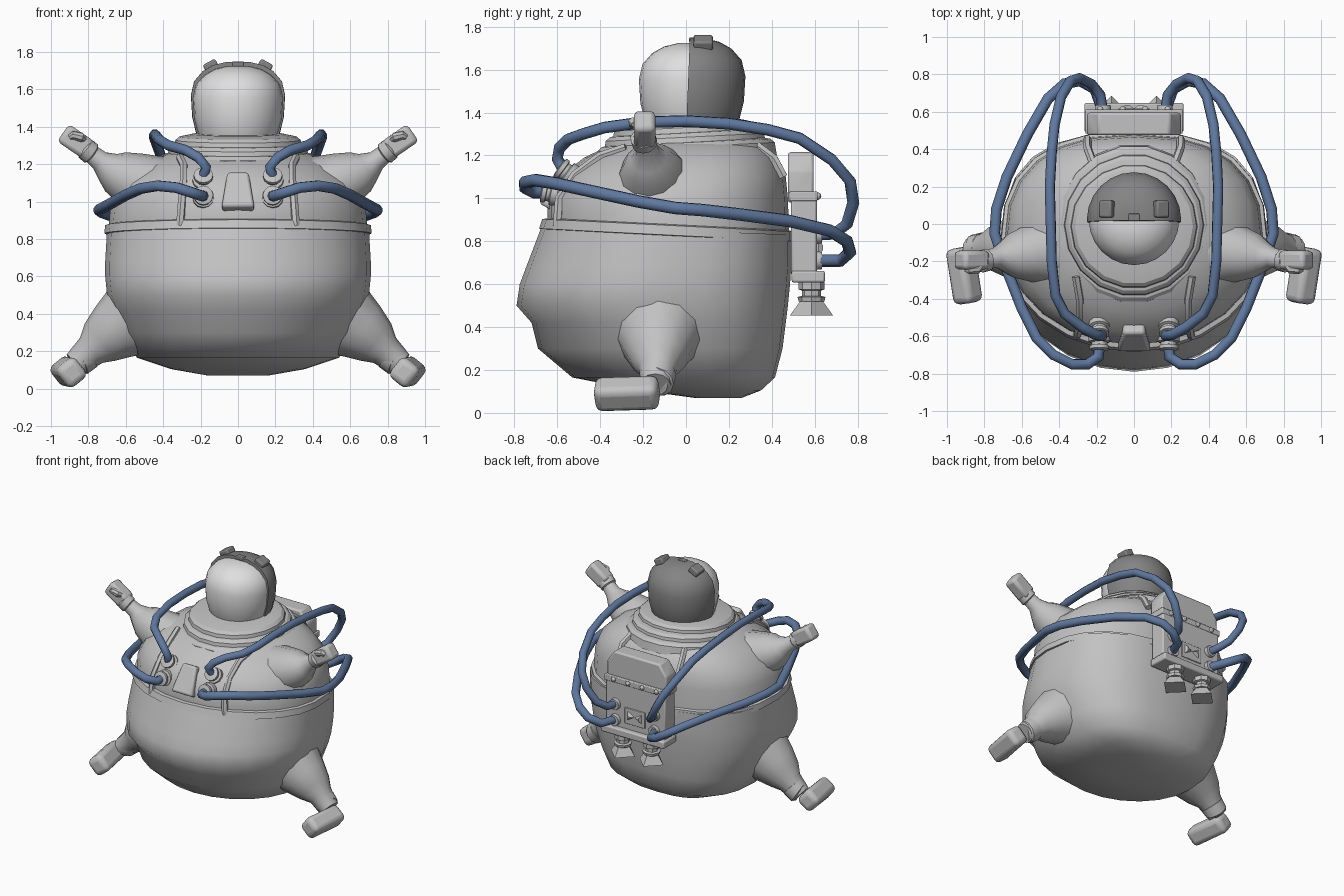
import bpy, bmesh, math
from mathutils import Matrix, Vector, Euler

if "Cube" in bpy.data.objects:
    bpy.data.objects.remove(bpy.data.objects["Cube"])


def material(name, rgb):
    m = bpy.data.materials.new(name)
    m.diffuse_color = (*rgb, 1)
    m.use_nodes = True
    m.node_tree.nodes["Principled BSDF"].inputs["Base Color"].default_value = m.diffuse_color
    return m


SUIT = material("suit grey", (0.54, 0.54, 0.54))
VISOR = material("visor light grey", (0.74, 0.74, 0.74))
SHELL = material("helmet dark grey", (0.23, 0.23, 0.23))
HOSE = material("hose blue", (0.115, 0.19, 0.35))


def finish(name, bm, mat=SUIT, mirror=False, bevel=0, angle=40, segments=2):
    """Turn a bmesh into a smooth-shaded, optionally mirrored object."""
    bmesh.ops.recalc_face_normals(bm, faces=bm.faces[:])
    me = bpy.data.meshes.new(name)
    bm.to_mesh(me)
    bm.free()
    me.materials.clear()
    me.materials.append(mat)
    ob = bpy.data.objects.new(name, me)
    bpy.context.collection.objects.link(ob)
    bpy.ops.object.select_all(action='DESELECT')
    ob.select_set(True)
    bpy.context.view_layer.objects.active = ob
    bpy.ops.object.shade_smooth_by_angle(angle=math.radians(angle))
    if bevel:
        b = ob.modifiers.new("bevel", 'BEVEL')
        b.width, b.segments = bevel, segments
    if mirror:
        ob.modifiers.new("mirror", 'MIRROR')
    return ob


def loft(rings, n=24, back=2.0):
    """Stack of ovals: (z, front y, back y, half width, tilt); back > 2 squares the rear."""
    bm = bmesh.new()
    rows = []
    for z, yf, yb, hw, tilt in rings:
        c, b = (yf + yb) / 2, (yb - yf) / 2
        row = []
        for i in range(n):
            a = 2 * math.pi * i / n
            p = 2 / back if i < n / 2 else 1
            co, si = math.cos(a), math.sin(a)
            x = hw * math.copysign(abs(co) ** p, co)
            y = c + b * math.copysign(abs(si) ** p, si)
            row.append(bm.verts.new((x, y, z + tilt * y)))
        rows.append(row)
    for lo, hi in zip(rows, rows[1:]):
        for i in range(n):
            j = (i + 1) % n
            bm.faces.new((lo[i], lo[j], hi[j], hi[i]))
    bm.faces.new(rows[0])
    bm.faces.new(rows[-1])
    return bm


def tube(name, pts, mat=SUIT, res=4, mirror=True, angle=40):
    """Swept round section through points (x, y, z, radius)."""
    cu = bpy.data.curves.new(name, 'CURVE')
    cu.dimensions, cu.bevel_depth, cu.bevel_resolution = '3D', 1, res
    cu.use_fill_caps = True
    sp = cu.splines.new('POLY')
    sp.points.add(len(pts) - 1)
    for p, (x, y, z, r) in zip(sp.points, pts):
        p.co, p.radius = (x, y, z, 1), r
    tmp = bpy.data.objects.new(name + "_path", cu)
    bpy.context.collection.objects.link(tmp)
    dg = bpy.context.evaluated_depsgraph_get()
    me = bpy.data.meshes.new_from_object(tmp.evaluated_get(dg))
    bpy.data.objects.remove(tmp)
    bm = bmesh.new()
    bm.from_mesh(me)
    bmesh.ops.remove_doubles(bm, verts=bm.verts[:], dist=1e-4)
    return finish(name, bm, mat, mirror, angle=angle)


def box(name, loc, size, rot=(0, 0, 0), mat=SUIT, mirror=False, bevel=0.01, taper=1, segments=2):
    bm = bmesh.new()
    bmesh.ops.create_cube(bm, size=1)
    for v in bm.verts:
        if v.co.z > 0:
            v.co.x *= taper
    bm.transform(Matrix.LocRotScale(Vector(loc), Euler(rot), Vector(size)))
    return finish(name, bm, mat, mirror, bevel, segments=segments)


def prism(name, outline, y0, y1, bevel=0.012):
    """Outline in x, z extruded along y."""
    bm = bmesh.new()
    f = bm.faces.new([bm.verts.new((x, y0, z)) for x, z in outline])
    ext = bmesh.ops.extrude_face_region(bm, geom=[f])
    for v in ext['geom']:
        if isinstance(v, bmesh.types.BMVert):
            v.co.y = y1
    return finish(name, bm, SUIT, False, bevel)


# Round belly with a soft fold, and the jacket with its raised hem
finish("belly", loft([
    (.07, .04, .26, .16, 0), (.105, -.22, .35, .36, 0), (.165, -.53, .415, .54, 0),
    (.30, -.69, .45, .62, 0), (.42, -.72, .465, .67, 0), (.50, -.79, .475, .70, 0),
    (.60, -.775, .485, .71, 0), (.68, -.745, .49, .71, 0), (.85, -.67, .49, .70, -.04)],
    back=2.7), angle=60)
finish("jacket", loft([
    (.82, -.66, .48, .69, -.05), (.825, -.685, .50, .715, -.05), (.87, -.67, .498, .71, -.05),
    (.875, -.645, .48, .69, -.05), (1.0, -.645, .475, .68, 0), (1.1, -.59, .465, .635, 0),
    (1.19, -.475, .425, .53, 0), (1.24, -.37, .37, .43, 0), (1.27, -.28, .31, .34, 0)], back=2.4))

# Layered collar around the neck
for i, (z, yf, yb, hw) in enumerate(((1.24, -.42, .42, .405), (1.285, -.38, .37, .37),
                                     (1.33, -.34, .315, .335))):
    finish("collar_layer_%d" % (i + 1), loft([
        (z - .06, yf - .01, yb + .01, hw + .01, .05), (z, yf, yb, hw, .05),
        (z + .018, yf + .02, yb - .02, hw - .02, .05),
        (z + .032, yf + .10, yb - .08, hw - .09, .05)], 18), angle=30)

# Helmet: full visor bubble with a slightly larger rear shell
def helmet(grow, top):
    prof = [(1.28, .18), (1.36, .215), (1.44, .236), (1.55, .243), (1.62, .226),
            (1.67, .18), (1.70, .125), (1.715, .06)]
    return loft([(z + top * (z - 1.28) / .43, .02 - (r + grow) * .99, .02 + (r + grow) * 1.02,
                  r + grow, 0) for z, r in prof], 24)


finish("visor", helmet(-.001, .008), VISOR, angle=60)
bm = helmet(.009, .03)
cut = bmesh.ops.bisect_plane(bm, geom=bm.verts[:] + bm.edges[:] + bm.faces[:],
                             plane_co=(0, .01, 1.55), plane_no=(0, -1, .04), clear_outer=True)
bmesh.ops.holes_fill(bm, edges=[e for e in bm.edges if e.is_boundary])
finish("helmet_shell", bm, SHELL)
box("helmet_lamp", (.145, .08, 1.725), (.075, .09, .05), (0, .5, 0), SHELL, True)
box("helmet_clip", (0, .035, 1.738), (.06, .04, .025), mat=SHELL, bevel=.005)

# Arms and gloves
tube("arm", [(.42, -.14, 1.05, .20), (.57, -.16, 1.12, .15), (.655, -.17, 1.16, .118),
             (.695, -.175, 1.185, .085), (.74, -.18, 1.22, .055), (.82, -.2, 1.285, .045)])
tube("glove_cuff", [(.775, -.19, 1.25, .045), (.785, -.192, 1.257, .06), (.815, -.2, 1.282, .06),
                    (.82, -.2, 1.286, .045)])
box("glove", (.867, -.193, 1.322), (.165, .10, .112), (0, -.6, 0), mirror=True, bevel=.022)
tube("thumb", [(.82, -.22, 1.33, .02), (.84, -.242, 1.345, .026), (.88, -.245, 1.355, .024),
               (.90, -.24, 1.345, .015)], res=2)

# Legs and boots
tube("leg", [(.40, -.11, .46, .31), (.54, -.12, .39, .225), (.665, -.13, .305, .165),
             (.735, -.13, .25, .13), (.785, -.13, .205, .09), (.87, -.14, .13, .07)])
tube("ankle_cuff", [(.80, -.13, .19, .06), (.81, -.13, .18, .085), (.85, -.135, .145, .08),
                    (.86, -.14, .14, .06)])
box("boot", (.908, -.275, .09), (.128, .30, .135), (.04, .68, -.13), mirror=True, bevel=.035, segments=3)

# Shoulder straps
tube("strap", [(.31, -.60, .87, .022), (.30, -.59, 1.0, .022), (.29, -.515, 1.11, .022),
               (.29, -.40, 1.195, .022), (.31, -.28, 1.235, .022)], res=1)
tube("back_strap", [(.25, .455, 1.1, .022), (.25, .41, 1.185, .022), (.22, .33, 1.245, .022)], res=1)

# Chest control box and hose sockets
box("chest_box", (0, -.60, 1.05), (.175, .08, .21), (-.5, 0, 0), bevel=.015, taper=.65)
for tag, (y, z), (dy, dz) in (("upper", (-.53, 1.10), (-.8, .6)), ("lower", (-.60, 1.02), (-.97, .2))):
    tube(tag + "_socket", [(.185, y + dy * t, z + dz * t, r) for t, r in
                           ((0, .058), (.03, .058), (.035, .042), (.05, .042), (.053, .052),
                            (.072, .052), (.077, .035))])

# Hoses from the chest around to the backpack
tube("upper_hose", [(*p, .028) for p in (
    (.185, -.575, 1.14), (.17, -.60, 1.185), (.21, -.59, 1.235), (.28, -.55, 1.275), (.37, -.48, 1.30),
    (.42, -.38, 1.33), (.44, -.2, 1.355), (.445, 0, 1.36), (.45, .2, 1.348), (.44, .38, 1.32),
    (.425, .53, 1.28), (.39, .68, 1.18), (.34, .765, 1.08), (.29, .78, .98), (.23, .75, .88),
    (.18, .69, .835), (.165, .60, .83))], HOSE, 2, angle=60)
tube("lower_hose", [(*p, .03) for p in (
    (.185, -.65, 1.03), (.19, -.71, 1.03), (.25, -.75, 1.05), (.33, -.75, 1.075), (.43, -.70, 1.085),
    (.52, -.61, 1.07), (.60, -.45, 1.035), (.69, -.22, .985), (.745, -.05, .955), (.735, .08, .945),
    (.68, .25, .925), (.57, .48, .895), (.46, .67, .85), (.37, .75, .80), (.29, .765, .75),
    (.21, .72, .71), (.165, .60, .71))], HOSE, 2, angle=60)

# Backpack: chamfered top, main block, riveted band and base plate
prism("pack_top", [(-.25, .98), (.25, .98), (.25, 1.13), (.19, 1.215), (-.19, 1.215), (-.25, 1.13)], .475, .595)
box("pack_body", (0, .55, .82), (.50, .12, .36))
box("pack_band", (0, .548, 1.01), (.52, .13, .045), bevel=.006)
box("pack_base", (0, .57, .635), (.53, .155, .055))
bm = bmesh.new()
for i in range(4):
    bmesh.ops.create_uvsphere(bm, u_segments=8, v_segments=6, radius=.018,
                              matrix=Matrix.Translation((-.18 + .12 * i, .613, 1.01)))
finish("pack_rivets", bm)
for tag, z in (("upper", .83), ("lower", .71)):
    tube(tag + "_pack_port", [(.165, .59, z, .045), (.165, .635, z, .04)])

# Vent panel with two pointed louvres
box("vent_panel", (0, .608, .765), (.17, .02, .12), bevel=.004)
bm = bmesh.new()
bmesh.ops.create_cone(bm, segments=3, radius1=.045, radius2=.015, depth=.025, cap_ends=True,
                      matrix=Matrix.Translation((.04, .625, .77)) @ Matrix.Rotation(-math.pi / 2, 4, 'X')
                      @ Matrix.Rotation(math.pi / 2, 4, 'Z'))
finish("vent_louvre", bm, mirror=True)

# Thruster necks with square flared bells
tube("nozzle_neck", [(.12, .585, .61, .06), (.12, .585, .575, .06), (.12, .585, .57, .045),
                     (.12, .585, .545, .045), (.12, .585, .54, .065), (.12, .585, .52, .06)], res=2)
bm = bmesh.new()
bmesh.ops.create_cone(bm, segments=4, radius1=.10, radius2=.05, depth=.07, cap_ends=True,
                      matrix=Matrix.Translation((.12, .585, .49)))
finish("nozzle_bell", bm, mirror=True)
